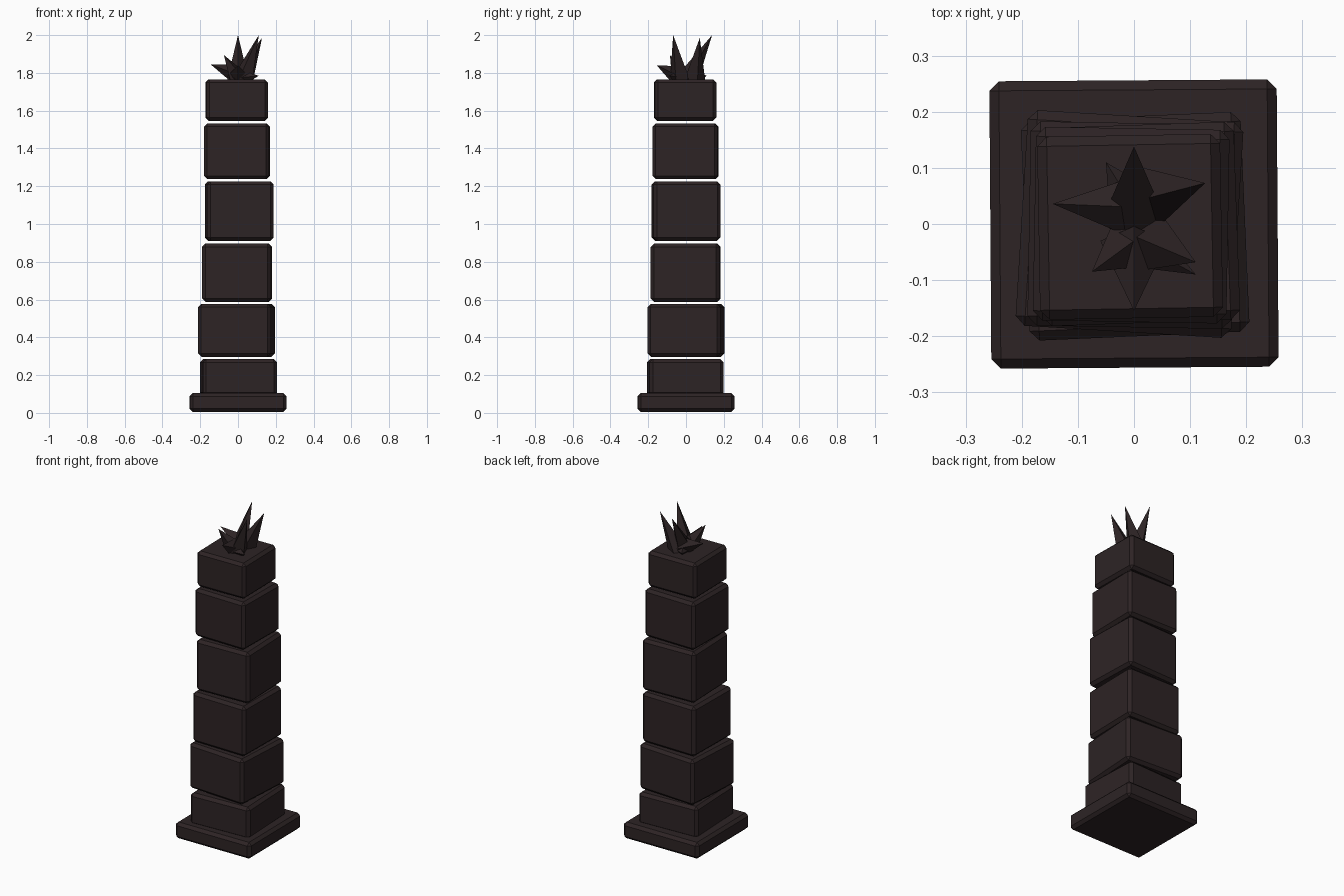
import bpy
from math import radians
from mathutils import Vector

if "Cube" in bpy.data.objects:
    bpy.data.objects.remove(bpy.data.objects["Cube"])

stone = bpy.data.materials.new("dark brown stone")
stone.use_nodes = True
colour = (0.026, 0.017, 0.018, 1)
stone.diffuse_color = colour
stone.node_tree.nodes["Principled BSDF"].inputs["Base Color"].default_value = colour


def block(name, x, y, width, bottom, top, turn, bevel=0.017):
    """Chamfered square block, turned slightly about the vertical."""
    bpy.ops.mesh.primitive_cube_add(size=1, location=(x, y, (bottom + top) / 2))
    ob = bpy.context.object
    ob.name = name
    ob.dimensions = (width, width, top - bottom)
    bpy.ops.object.transform_apply(location=False, rotation=False, scale=True)
    ob.rotation_euler.z = radians(turn)
    mod = ob.modifiers.new("chamfer", "BEVEL")
    mod.width = bevel
    mod.segments = 1
    ob.data.materials.append(stone)


def spike(name, base, tip, radius, sides=4):
    """Pointed shard running from a base point to a tip."""
    base, tip = Vector(base), Vector(tip)
    axis = tip - base
    bpy.ops.mesh.primitive_cone_add(vertices=sides, radius1=radius, radius2=0,
                                    depth=axis.length, location=(base + tip) / 2)
    ob = bpy.context.object
    ob.name = name
    ob.rotation_euler = axis.to_track_quat("Z", "Y").to_euler()
    ob.data.materials.append(stone)


# Plinth and the stack of loose blocks
block("plinth", 0, 0, 0.512, 0.005, 0.105, 0.4)
stack = [
    (0.002, -0.004, 0.392, 0.09, 0.285, 2.5),
    (-0.008, 0, 0.385, 0.297, 0.577, -3.5),
    (-0.005, -0.002, 0.364, 0.588, 0.896, -1),
    (0.007, 0, 0.353, 0.911, 1.226, 2),
    (-0.005, -0.002, 0.345, 1.238, 1.532, -1),
    (-0.007, -0.005, 0.326, 1.546, 1.766, 1),
]
for i, row in enumerate(stack):
    block(f"tower_block_{i + 1}", *row)

# Crown of shards on the top block
spike("back_shard", (0, 0, 1.75), (0, 0.138, 2), 0.06)
spike("left_back_shard", (0.02, 0.045, 1.75), (0.127, 0.073, 1.985), 0.06)
spike("left_front_shard", (0.02, -0.03, 1.75), (0.11, -0.068, 2), 0.06)
spike("right_shard", (0, 0.03, 1.79), (-0.145, 0.036, 1.845), 0.055)
spike("right_front_shard", (0, -0.03, 1.77), (-0.075, -0.085, 1.895), 0.055)
spike("front_shard", (0, -0.03, 1.78), (0, -0.155, 1.84), 0.06)
spike("low_shard", (0, -0.03, 1.77), (0.11, -0.09, 1.785), 0.05)
spike("low_back_shard", (0, 0.03, 1.77), (-0.05, 0.11, 1.785), 0.05)
